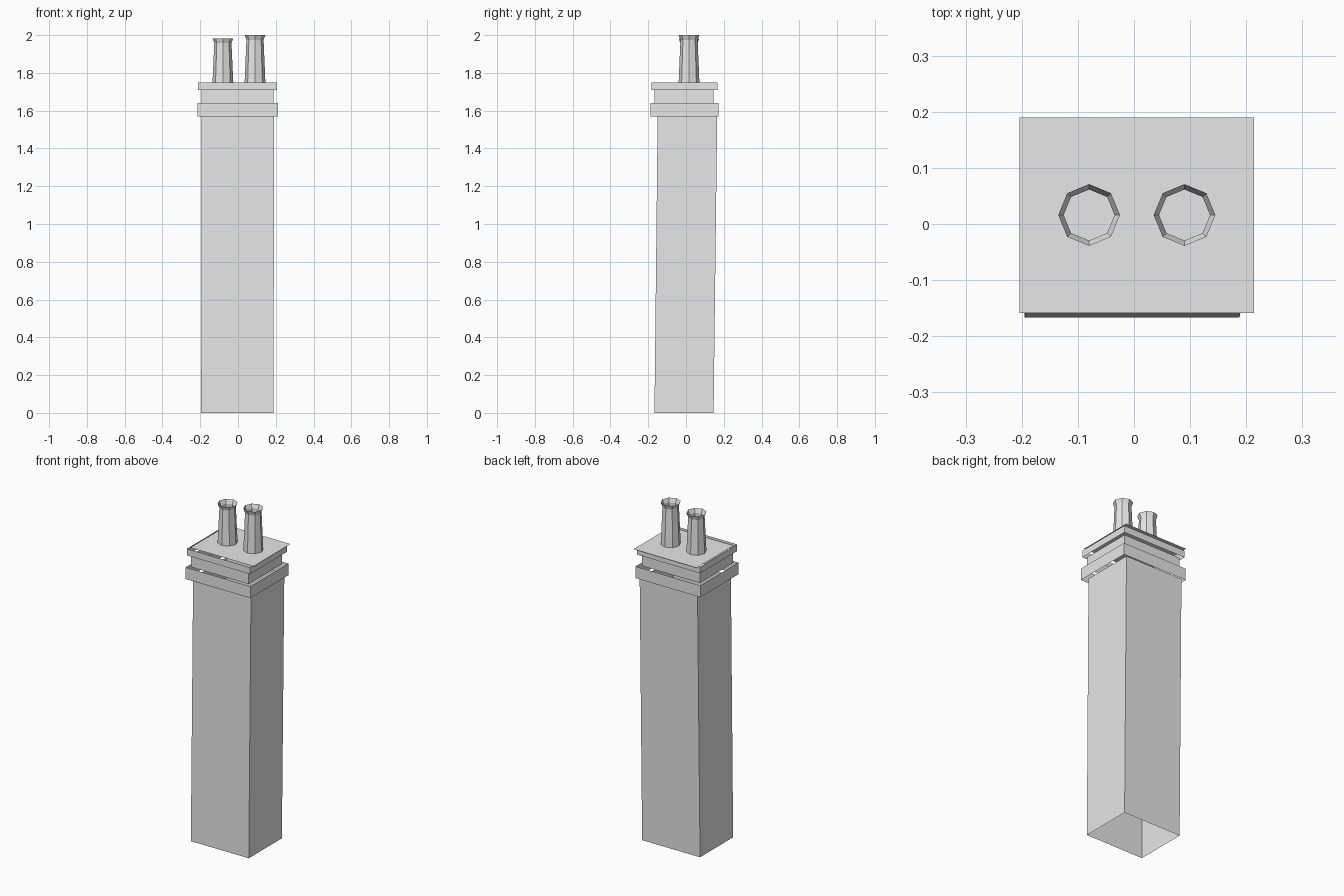
import bpy, bmesh
from math import cos, sin, pi

cube = bpy.data.objects.get("Cube")
if cube:
    bpy.data.objects.remove(cube, do_unlink=True)

grey = bpy.data.materials.new("plain grey")
grey.use_nodes = True
colour = (0.8, 0.8, 0.8, 1)
grey.diffuse_color = colour
grey.node_tree.nodes["Principled BSDF"].inputs["Base Color"].default_value = colour


def rect(x0, x1, y0, y1, z):
    return [(x0, y0, z), (x1, y0, z), (x1, y1, z), (x0, y1, z)]


def ring(x, y, z, r):
    return [(x + r * cos(i * pi / 4), y + r * sin(i * pi / 4), z) for i in range(8)]


def shell(name, loops):
    """Open walls through a stack of loops; a single loop becomes a flat sheet."""
    bm = bmesh.new()
    rows = [[bm.verts.new(p) for p in loop] for loop in loops]
    if len(rows) == 1:
        bm.faces.new(rows[0])
    for low, high in zip(rows, rows[1:]):
        n = len(low)
        for i in range(n):
            j = (i + 1) % n
            bm.faces.new((low[i], low[j], high[j], high[i]))
    mesh = bpy.data.meshes.new(name)
    bm.to_mesh(mesh)
    bm.free()
    mesh.materials.append(grey)
    obj = bpy.data.objects.new(name, mesh)
    bpy.context.collection.objects.link(obj)
    return obj


# Slightly leaning hollow stack
shell("chimney_shaft", [rect(-0.195, 0.188, -0.167, 0.146, 0),
                        rect(-0.192, 0.191, -0.15, 0.165, 1.57)])

# Open collars around the top
for name, box, z0, z1 in (
        ("lower_band", (-0.215, 0.213, -0.187, 0.172), 1.57, 1.64),
        ("neck", (-0.194, 0.188, -0.167, 0.146), 1.64, 1.71),
        ("upper_band", (-0.211, 0.207, -0.182, 0.167), 1.71, 1.75)):
    shell(name, [rect(*box, z0), rect(*box, z1)])

# Thin cover sheet, set off-centre
shell("cover_sheet", [rect(-0.204, 0.214, -0.159, 0.19, 1.75)])

# Flared eight-sided pots
for name, x, top in (("right_pot", -0.08, 1.983), ("left_pot", 0.09, 2.0)):
    shell(name, [ring(x, 0.016, z, r) for z, r in
                 ((1.75, 0.055), (top - 0.025, 0.0455), (top, 0.055))])
